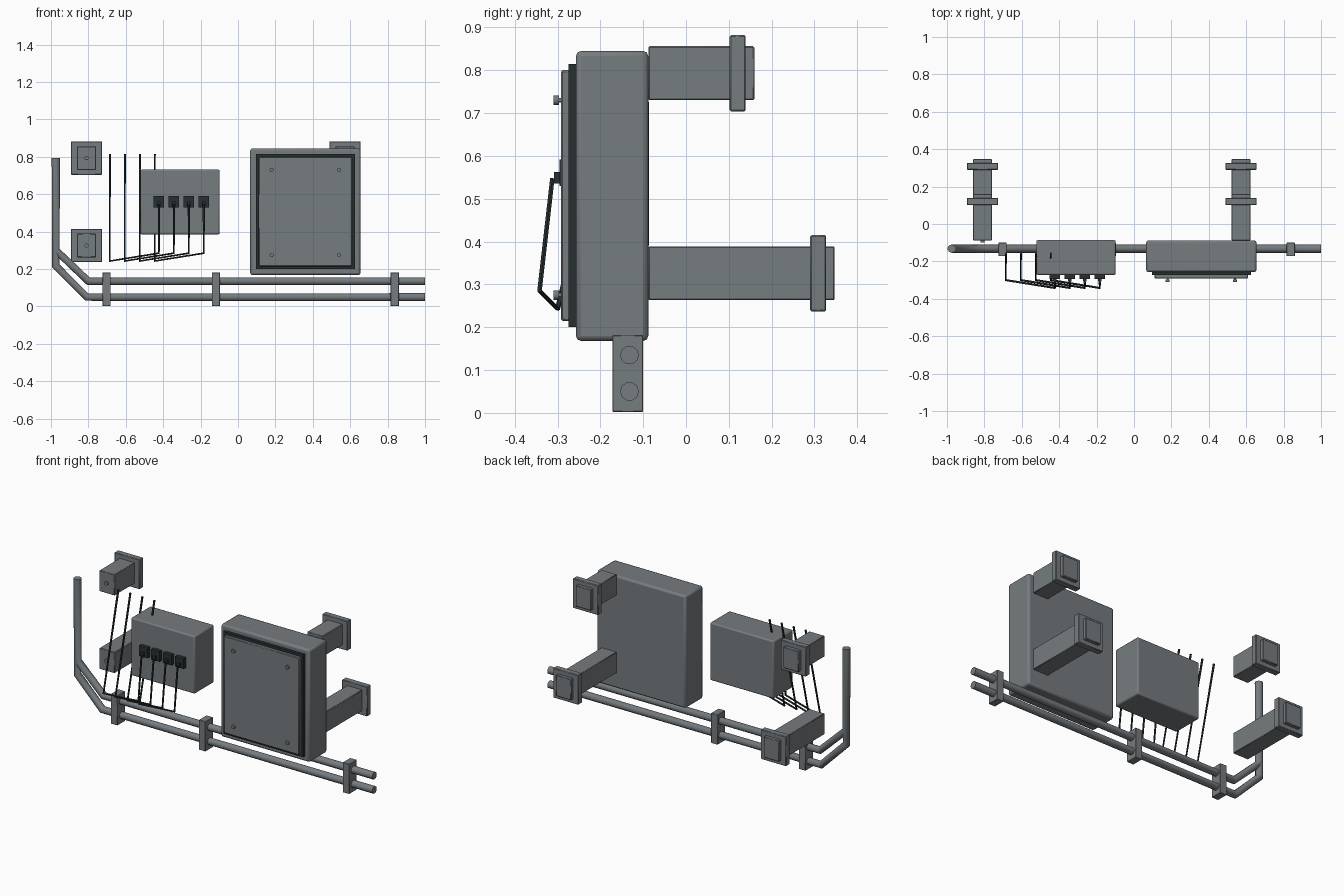
import bpy, math

if "Cube" in bpy.data.objects:
    bpy.data.objects.remove(bpy.data.objects["Cube"])


def material(name, rgb):
    m = bpy.data.materials.new(name)
    m.diffuse_color = (*rgb, 1)
    m.use_nodes = True
    m.node_tree.nodes["Principled BSDF"].inputs["Base Color"].default_value = m.diffuse_color
    return m


GREY = material("steel grey", (0.18, 0.20, 0.215))
DARK = material("rubber dark", (0.022, 0.03, 0.031))


def box(name, x, y, z, mat=GREY, bevel=0.0, segments=2):
    """Box from (min, max) ranges with an optional rounded edge."""
    bpy.ops.mesh.primitive_cube_add(size=1, location=[(a + b) / 2 for a, b in (x, y, z)])
    ob = bpy.context.object
    ob.name = name
    ob.scale = [b - a for a, b in (x, y, z)]
    bpy.ops.object.transform_apply(location=False, rotation=False, scale=True)
    ob.data.materials.append(mat)
    if bevel:
        mod = ob.modifiers.new("edge", 'BEVEL')
        mod.width, mod.segments = bevel, segments
        bpy.ops.object.shade_smooth_by_angle(angle=math.radians(40))
    return ob


def bolt(name, x, y0, y1, z, radius=0.011):
    bpy.ops.mesh.primitive_cylinder_add(vertices=10, radius=radius, depth=y1 - y0,
                                        location=(x, (y0 + y1) / 2, z),
                                        rotation=(math.pi / 2, 0, 0))
    ob = bpy.context.object
    ob.name = name
    ob.data.materials.append(GREY)
    bpy.ops.object.shade_smooth_by_angle(angle=math.radians(40))


def tube(name, points, radius, mat, resolution):
    """Round tube along a polyline, turned into a mesh."""
    cu = bpy.data.curves.new(name, 'CURVE')
    cu.dimensions = '3D'
    cu.bevel_depth, cu.bevel_resolution, cu.use_fill_caps = radius, resolution, True
    sp = cu.splines.new('POLY')
    sp.points.add(len(points) - 1)
    for p, co in zip(sp.points, points):
        p.co = (*co, 1)
    cu.materials.append(mat)
    ob = bpy.data.objects.new(name, cu)
    bpy.context.collection.objects.link(ob)
    bpy.ops.object.select_all(action='DESELECT')
    ob.select_set(True)
    bpy.context.view_layer.objects.active = ob
    bpy.ops.object.convert(target='MESH')
    bpy.ops.object.shade_smooth_by_angle(angle=math.radians(40))


# Large cabinet with seal, door and door bolts
box("cabinet", (0.065, 0.655), (-0.257, -0.088), (0.168, 0.845), bevel=0.012)
box("door_seal", (0.095, 0.625), (-0.274, -0.25), (0.20, 0.815), DARK)
box("door", (0.11, 0.61), (-0.292, -0.265), (0.215, 0.80), bevel=0.004, segments=1)
for x in (0.18, 0.54):
    for z in (0.275, 0.73):
        bolt("door_bolt", x, -0.309, -0.297, z)
        bolt("door_bolt_shaft", x, -0.299, -0.288, z, 0.005)

# Small junction box
box("junction_box", (-0.522, -0.098), (-0.272, -0.086), (0.385, 0.732), bevel=0.008)

# Wall brackets: arm and flange, short on top and long below
for x in (-0.81, 0.572):
    for zc, end, f0, f1 in ((0.793, 0.16, 0.102, 0.139), (0.326, 0.347, 0.29, 0.327)):
        box("bracket_arm", (x - 0.051, x + 0.051), (-0.088, end), (zc - 0.063, zc + 0.063),
            bevel=0.003, segments=1)
        box("bracket_flange", (x - 0.084, x + 0.084), (f0, f1), (zc - 0.089, zc + 0.089),
            bevel=0.003, segments=1)
        if x < 0:
            bolt("bracket_bolt", x, -0.10, -0.085, zc)

# Two conduits bending up at the left end
PY = -0.132
for z0, xb, z1, xv in ((0.135, -0.80, 0.30, -0.973), (0.05, -0.808, 0.218, -0.975)):
    tube("conduit", [(1, PY, z0), (xb, PY, z0), (xv, PY, z1), (xv, PY, 0.795)],
         0.022, GREY, 3)

# Conduit clamps
for x in (-0.703, -0.118, 0.838):
    box("conduit_clamp", (x - 0.022, x + 0.022), (-0.172, -0.10), (0.002, 0.182),
        bevel=0.002, segments=1)

# Connectors and their wires
for i in range(4):
    x = -0.423 + 0.08 * i
    xt = -0.685 + 0.08 * i
    box("connector", (x - 0.028, x + 0.028), (-0.295, -0.265), (0.53, 0.592), DARK)
    box("plug", (x - 0.009, x + 0.009), (-0.308, -0.29), (0.535, 0.562), DARK)
    tube("wire", [(x, -0.312, 0.548), (x, -0.342, 0.285), (xt, -0.30, 0.243),
                  (xt, -0.158, 0.815)], 0.006, DARK, 1)
